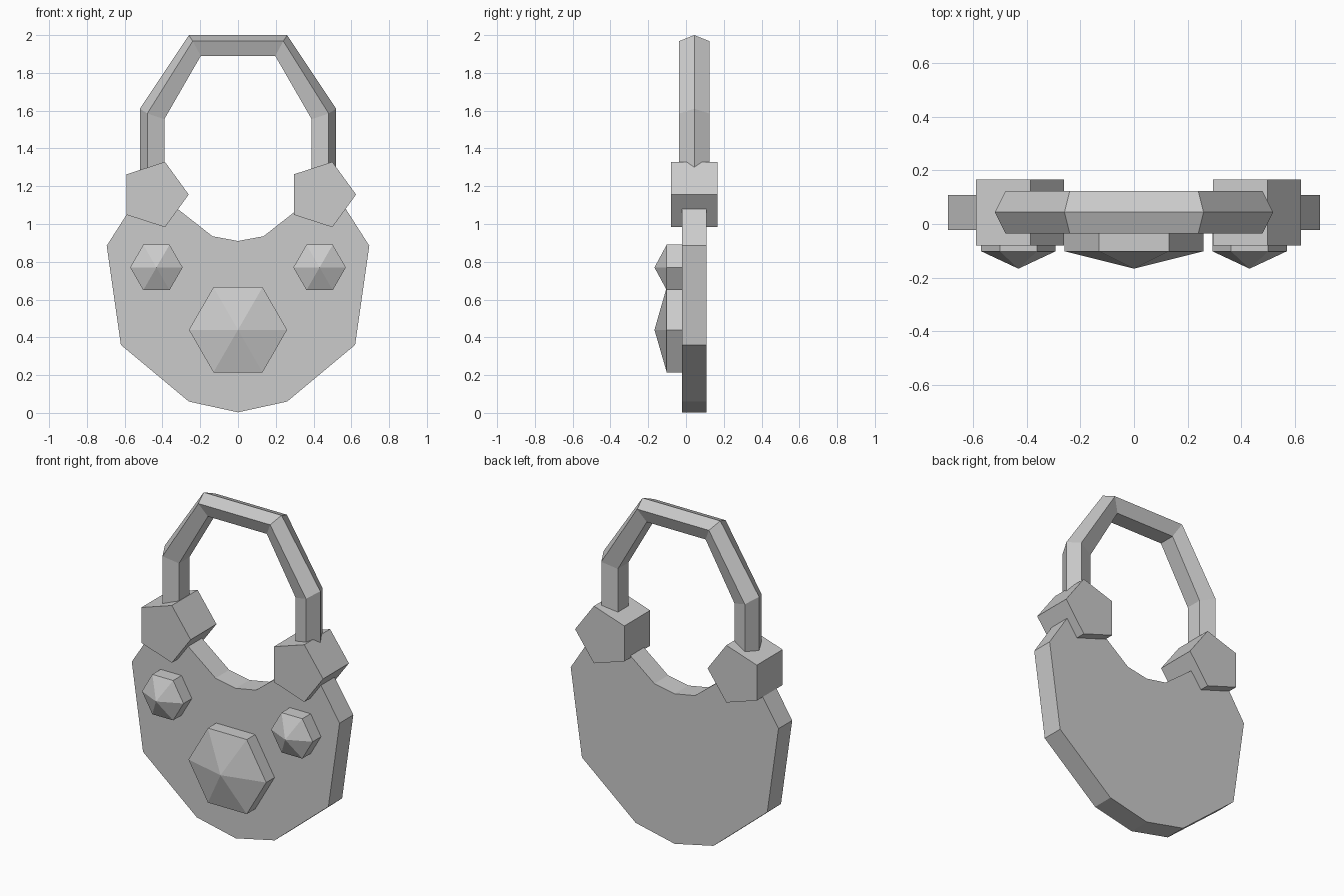
import bpy, bmesh, math

if "Cube" in bpy.data.objects:
    bpy.data.objects.remove(bpy.data.objects["Cube"])


def finish(name, bm):
    bmesh.ops.recalc_face_normals(bm, faces=bm.faces)
    mesh = bpy.data.meshes.new(name)
    bm.to_mesh(mesh)
    bm.free()
    obj = bpy.data.objects.new(name, mesh)
    bpy.context.collection.objects.link(obj)
    return obj


def plate(name, outline, y0, y1, apex=None):
    """Extrude an (x, z) outline from y0 (front) to y1; optional faceted point in front."""
    bm = bmesh.new()
    front = [bm.verts.new((x, y0, z)) for x, z in outline]
    back = [bm.verts.new((x, y1, z)) for x, z in outline]
    tip = bm.verts.new(apex) if apex else None
    bm.faces.new(back)
    if not tip:
        bm.faces.new(front)
    n = len(outline)
    for i in range(n):
        j = (i + 1) % n
        bm.faces.new((front[i], front[j], back[j], back[i]))
        if tip:
            bm.faces.new((front[i], front[j], tip))
    return finish(name, bm)


def ngon(cx, cz, r, n):
    return [(cx + r * math.cos(2 * math.pi * i / n),
             cz + r * math.sin(2 * math.pi * i / n)) for i in range(n)]


# Crescent-shaped lock body, half outline mirrored
half = [(0.26, 0.06), (0.62, 0.36), (0.695, 0.885), (0.50, 1.19),
        (0.39, 1.135), (0.135, 0.935)]
outline = [(0, 0.003)] + half + [(0, 0.91)] + [(-x, z) for x, z in reversed(half)]
plate("lock_body", outline, -0.022, 0.109)

# Pentagonal sockets that hold the shackle
for side, cx in (("left", -0.443), ("right", 0.443)):
    plate(side + "_socket", ngon(cx, 1.156, 0.182, 5), -0.08, 0.167)

# Faceted hexagonal studs
for name, cx, cz, r in (("centre_stud", 0, 0.44, 0.26),
                        ("left_stud", -0.432, 0.77, 0.139),
                        ("right_stud", 0.432, 0.77, 0.139)):
    plate(name, ngon(cx, cz, r, 6), -0.102, 0.0, (cx, -0.167, cz))

# Shackle: five-sided section; each station gives ridge, shoulder and inner (x, z)
stations = [((0.52, 1.15), (0.48, 1.15), (0.39, 1.15)),
            ((0.52, 1.61), (0.48, 1.585), (0.39, 1.555)),
            ((0.26, 2.0), (0.24, 1.968), (0.197, 1.89))]
stations += [tuple((-x, z) for x, z in s) for s in reversed(stations)]
section = [(0, 0), (1, 0.08), (2, 0.05), (2, -0.05), (1, -0.08)]
bm = bmesh.new()
rings = [[bm.verts.new((s[k][0], 0.044 + dy, s[k][1])) for k, dy in section]
         for s in stations]
for a, b in zip(rings, rings[1:]):
    for i in range(5):
        j = (i + 1) % 5
        bm.faces.new((a[i], a[j], b[j], b[i]))
bm.faces.new(rings[0])
bm.faces.new(rings[-1])
finish("shackle", bm)
